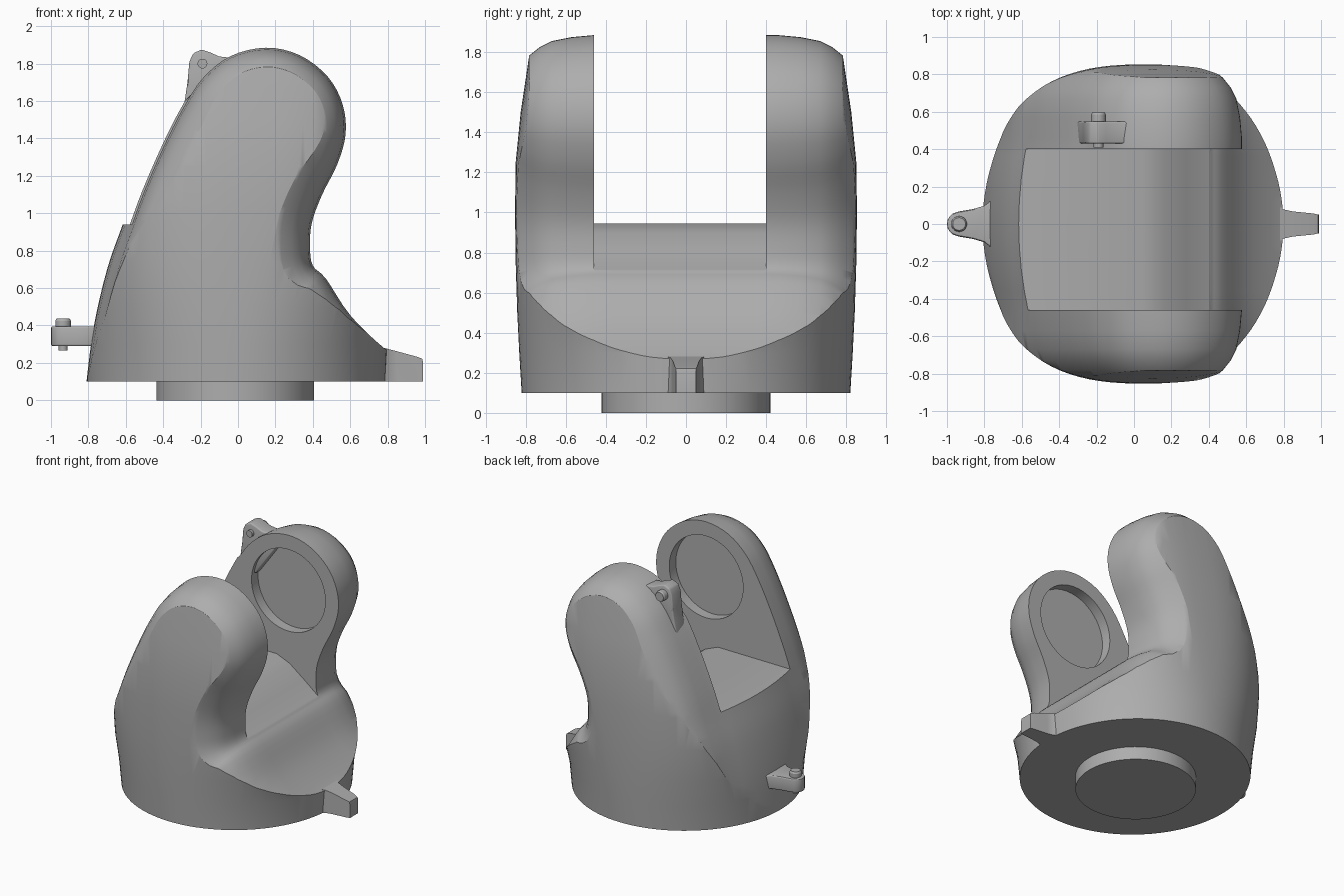
import bpy, bmesh, math
from mathutils import Vector

if "Cube" in bpy.data.objects:
    bpy.data.objects.remove(bpy.data.objects["Cube"])

grey = bpy.data.materials.new("plain grey")
grey.use_nodes = True
COLOUR = (0.42, 0.42, 0.42, 1)
grey.diffuse_color = COLOUR
grey.node_tree.nodes["Principled BSDF"].inputs["Base Color"].default_value = COLOUR


def loft(name, rings):
    """Skin a stack of equal-length closed rings and cap both ends."""
    bm = bmesh.new()
    loops = [[bm.verts.new(p) for p in ring] for ring in rings]
    n = len(loops[0])
    for a, b in zip(loops, loops[1:]):
        for i in range(n):
            bm.faces.new((a[i], a[(i + 1) % n], b[(i + 1) % n], b[i]))
    bm.faces.new(loops[0])
    bm.faces.new(loops[-1])
    bmesh.ops.recalc_face_normals(bm, faces=bm.faces)
    mesh = bpy.data.meshes.new(name)
    bm.to_mesh(mesh)
    bm.free()
    mesh.materials.append(grey)
    obj = bpy.data.objects.new(name, mesh)
    bpy.context.collection.objects.link(obj)
    return obj


def activate(obj):
    bpy.ops.object.select_all(action='DESELECT')
    obj.select_set(True)
    bpy.context.view_layer.objects.active = obj


def smooth(obj, angle=30):
    activate(obj)
    bpy.ops.object.shade_smooth_by_angle(angle=math.radians(angle))


def combine(obj, other, operation):
    mod = obj.modifiers.new("cut", 'BOOLEAN')
    mod.operation, mod.object, mod.solver = operation, other, 'EXACT'
    activate(obj)
    bpy.ops.object.modifier_apply(modifier=mod.name)
    bpy.data.objects.remove(other)


def side_prism(name, pts, y0, y1):
    return loft(name, [[(x, y, z) for x, z in pts] for y in (y0, y1)])


def rod(name, centre, axis, steps, sides=48):
    """Turned part: steps are (distance along axis, radius)."""
    rings = []
    for t, r in steps:
        ring = []
        for i in range(sides):
            a = math.tau * i / sides
            u, v = r * math.cos(a), r * math.sin(a)
            ring.append(Vector(centre) + Vector((u, v, t) if axis == 'z' else (u, t, v)))
        rings.append(ring)
    return loft(name, rings)


def bevel(obj, width):
    mod = obj.modifiers.new("round edges", 'BEVEL')
    mod.width, mod.segments = width, 3
    mod.angle_limit = math.radians(40)
    activate(obj)
    bpy.ops.object.modifier_apply(modifier=mod.name)
    smooth(obj)


def spline(pts, steps=4):
    """Closed smooth curve through the points."""
    out, n = [], len(pts)
    for i in range(n):
        p, q, r, s = (Vector(pts[(i + k) % n]) for k in (-1, 0, 1, 2))
        for k in range(steps):
            t = k / steps
            out.append(0.5 * (2 * q + (r - p) * t + (2 * p - 5 * q + 4 * r - s) * t * t
                              + (3 * q - p - 3 * r + s) * t ** 3))
    return out


def inset(pts, d):
    """Shrink a counter-clockwise outline by d."""
    out, n = [], len(pts)
    for i, p in enumerate(pts):
        t = (pts[(i + 1) % n] - pts[i - 1]).normalized()
        out.append(p + d * Vector((-t.y, t.x)))
    return out


# Body: side outline, rounded off towards both outer faces
outline = [(-.79, -.2), (.2, -.25), (1.15, -.2), (.98, .14), (.78, .28), (.6, .455),
           (.47, .65), (.4, .72), (.385, .82), (.395, .95), (.45, 1.1), (.53, 1.26),
           (.575, 1.42), (.56, 1.58), (.48, 1.73), (.33, 1.845), (.15, 1.885),
           (-.04, 1.84), (-.19, 1.72), (-.3, 1.55), (-.4, 1.35), (-.5, 1.12),
           (-.57, .93), (-.65, .7), (-.72, .4), (-.76, .1)]
curve = spline(outline)
half = [(0, 0), (.12, 0), (.24, 0), (.36, 0), (.46, 0), (.57, .01), (.67, .03),
        (.73, .06), (.78, .1), (.83, .155), (.9, .25)]
slices = [(-y, d) for y, d in reversed(half[1:])] + half
rings = []
for y, d in slices:
    bulge = .05 * (1 - min(1, (y / .46) ** 2))
    rings.append([(p.x - bulge * (p.x < -.25), y, p.y) for p in inset(curve, d)])
body = loft("yoke_body", rings)

# Barrel envelope: round at the foot, squarer and tapered at the top
levels = [(.1, -.01, .8, .82, 2), (.3, -.01, .81, .832, 2.05), (.5, .0, .83, .842, 2.2),
          (.75, .02, .85, .85, 2.35), (1, .05, .86, .853, 2.5), (1.25, .08, .87, .85, 2.6),
          (1.5, .1, .87, .825, 2.6), (1.8, .12, .87, .78, 2.6), (2, .13, .87, .74, 2.6)]
rings = []
for z, cx, a, b, n in levels:
    ring = []
    for i in range(96):
        t = math.tau * i / 96
        c, s = math.cos(t), math.sin(t)
        ring.append((cx + a * math.copysign(abs(c) ** (2 / n), c),
                     b * math.copysign(abs(s) ** (2 / n), s), z))
    rings.append(ring)
combine(body, loft("envelope", rings), 'INTERSECT')

# Gap between the arms, with a sloping floor
floor = [(-1.2, .94), (-.6, .94), (.05, .945), (.16, .9), (.28, .81), (.4, .715), (.46, .685),
         (1.2, .685), (1.2, 2.3), (-1.2, 2.3)]
combine(body, side_prism("gap", floor, -.46, .4), 'DIFFERENCE')

# Round bearing pockets in the inner faces of both arms
for y in (-.46, .4):
    combine(body, rod("pocket", (.15, y, 1.46), 'y', [(-.08, .315), (.08, .315)], 64),
            'DIFFERENCE')
smooth(body)

# Foot disc
smooth(rod("foot_disc", (-.015, 0, 0), 'z', [(0, .422), (.105, .422)], 96))

# Side lug with a rounded end and an upright pin
edge = [(-.7, .16), (-.77, .12), (-.8, .098), (-.86, .08), (-.93, .068)]
tip = [(-.935 + .065 * math.cos(a), .065 * math.sin(a))
       for a in (math.radians(100 + 20 * i) for i in range(9))]
plan = edge + tip + [(x, -y) for x, y in reversed(edge)]
bevel(loft("side_lug", [[(x, y, z) for x, y in plan] for z in (.29, .395)]), .01)
smooth(rod("side_pin", (-.935, 0, 0), 'z',
           [(.265, .024), (.29, .024), (.3, .04), (.425, .042), (.438, .034)], 24))

# Wedge-shaped front lug, flared where it meets the body
rings = []
for x, w, top in ((.7, .14, .3), (.77, .1, .283), (.8, .078, .275), (.85, .067, .262),
                  (.96, .056, .232), (.985, .05, .222), (.992, .044, .1)):
    rings.append([(x, -w, .1), (x, w, .1), (x, w, top), (x, -w, top)])
rings[-1] = [(.99, -.05, .1), (.99, .05, .1), (.99, .05, .2), (.99, -.05, .2)]
smooth(loft("wedge_lug", rings))

# Upper lug on the left arm with its cross pin
ear = [(-.31, 1.5), (-.285, 1.6), (-.27, 1.7), (-.26, 1.81), (-.24, 1.855), (-.195, 1.875),
       (-.15, 1.86), (-.1, 1.838), (-.03, 1.83), (.03, 1.75), (-.15, 1.5)]
bevel(side_prism("upper_lug", ear, .43, .548), .01)
smooth(rod("upper_pin", (-.19, 0, 1.8), 'y',
           [(.408, .026), (.44, .026), (.45, .04), (.585, .04), (.595, .034)], 24))
